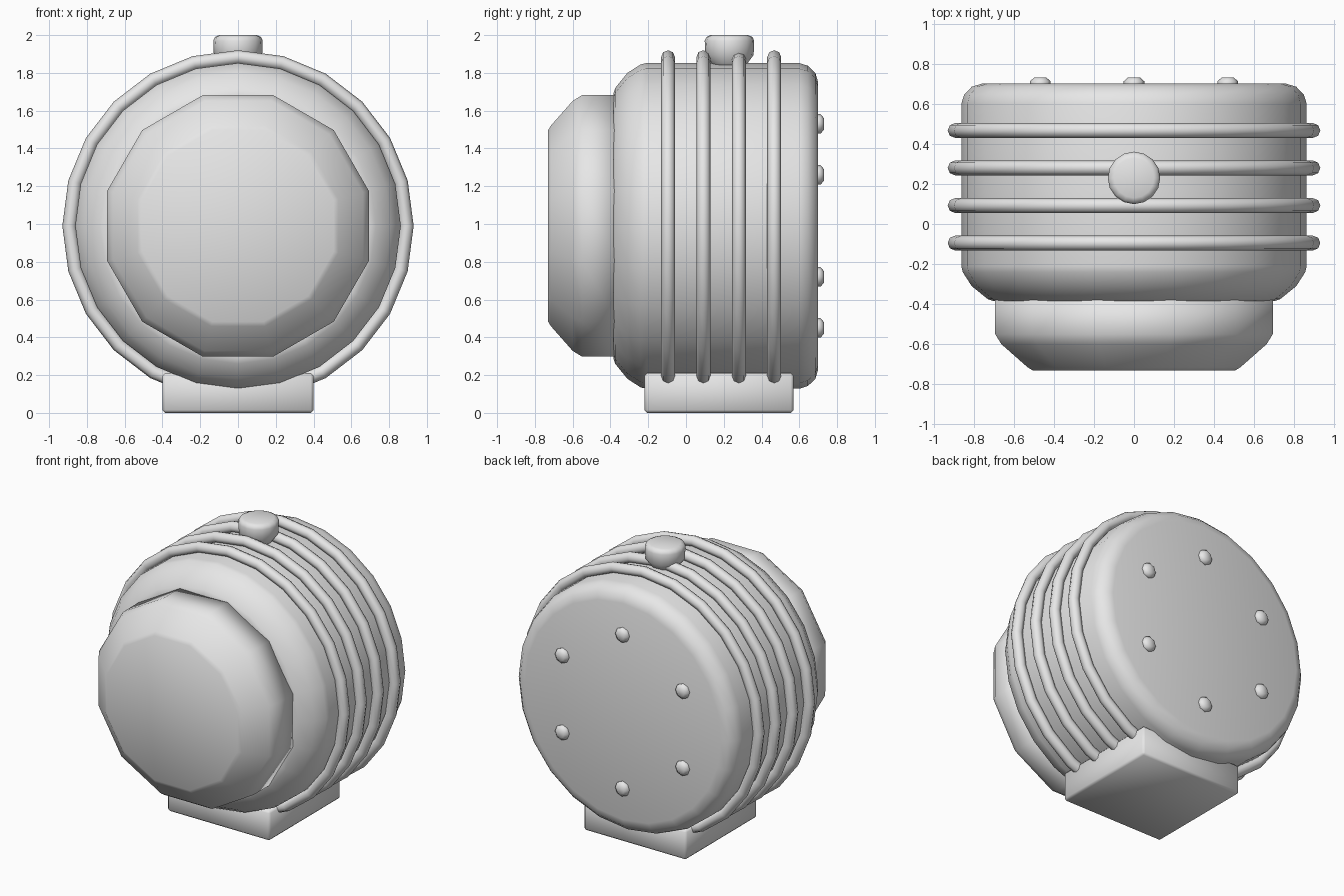
import bpy, bmesh, math
from mathutils import Vector

if "Cube" in bpy.data.objects:
    bpy.data.objects.remove(bpy.data.objects["Cube"])

grey = bpy.data.materials.new("light grey")
grey.diffuse_color = (0.8, 0.8, 0.8, 1)
grey.use_nodes = True
grey.node_tree.nodes["Principled BSDF"].inputs["Base Color"].default_value = grey.diffuse_color
CZ = 0.99  # height of the drum axis


def finish(bm, name):
    bmesh.ops.recalc_face_normals(bm, faces=bm.faces)
    for f in bm.faces:
        f.smooth = True
    me = bpy.data.meshes.new(name)
    bm.to_mesh(me)
    bm.free()
    me.materials.append(grey)
    ob = bpy.data.objects.new(name, me)
    bpy.context.collection.objects.link(ob)
    return ob


def lathe(name, profile, sides, centre, axis="Y", turn=0.0, closed=False):
    """Spin (position along axis, radius) points about the axis."""
    bm = bmesh.new()
    rings = []
    for t, r in profile:
        ring = []
        for i in range(sides):
            a = turn + 2 * math.pi * i / sides
            u, v = r * math.sin(a), r * math.cos(a)
            p = Vector((u, t, v)) if axis == "Y" else Vector((u, v, t))
            ring.append(bm.verts.new(p + Vector(centre)))
        rings.append(ring)
    pairs = list(zip(rings, rings[1:]))
    if closed:
        pairs.append((rings[-1], rings[0]))
    for a, b in pairs:
        for i in range(sides):
            j = (i + 1) % sides
            bm.faces.new((a[i], a[j], b[j], b[i]))
    if not closed:
        bm.faces.new(rings[0])
        bm.faces.new(rings[-1])
    return finish(bm, name)


# Main drum with rounded rims
lathe("drum", [(-0.385, 0.70), (-0.375, 0.73), (-0.31, 0.81), (-0.24, 0.855), (-0.21, 0.862),
               (0.60, 0.862), (0.645, 0.848), (0.685, 0.81), (0.70, 0.76)], 24, (0, 0, CZ))

# Twelve-sided front cap
lathe("front_cap", [(-0.73, 0.525), (-0.715, 0.55), (-0.60, 0.685), (-0.55, 0.717),
                    (-0.36, 0.717)], 12, (0, 0, CZ), turn=math.pi / 12)

# Four raised hoops around the drum
for n, y in enumerate((-0.095, 0.092, 0.28, 0.467)):
    section = [(0.037 * math.sin(math.pi * k / 4), 0.893 + 0.037 * math.cos(math.pi * k / 4))
               for k in range(8)]
    lathe(f"hoop_{n + 1}", section, 24, (0, y, CZ), closed=True)

# Six bolts on the back
for n in range(6):
    a = n * math.pi / 3
    lathe(f"back_bolt_{n + 1}", [(0.68, 0.052), (0.712, 0.052), (0.731, 0.03)], 8,
          (0.54 * math.sin(a), 0, CZ + 0.54 * math.cos(a)))

# Top knob
lathe("top_knob", [(1.83, 0.08), (1.85, 0.095), (1.895, 0.128), (1.97, 0.131), (1.99, 0.122),
                   (2.0, 0.10)], 16, (0, 0.23, 0), axis="Z")

# Foot block with slightly softened edges
bm = bmesh.new()
bmesh.ops.create_cube(bm, size=1)
for v in bm.verts:
    v.co = Vector((v.co.x * 0.8, v.co.y * 0.79 + 0.175, v.co.z * 0.21 + 0.105))
bmesh.ops.bevel(bm, geom=bm.edges[:], offset=0.015, segments=1, affect="EDGES")
finish(bm, "foot_block")
